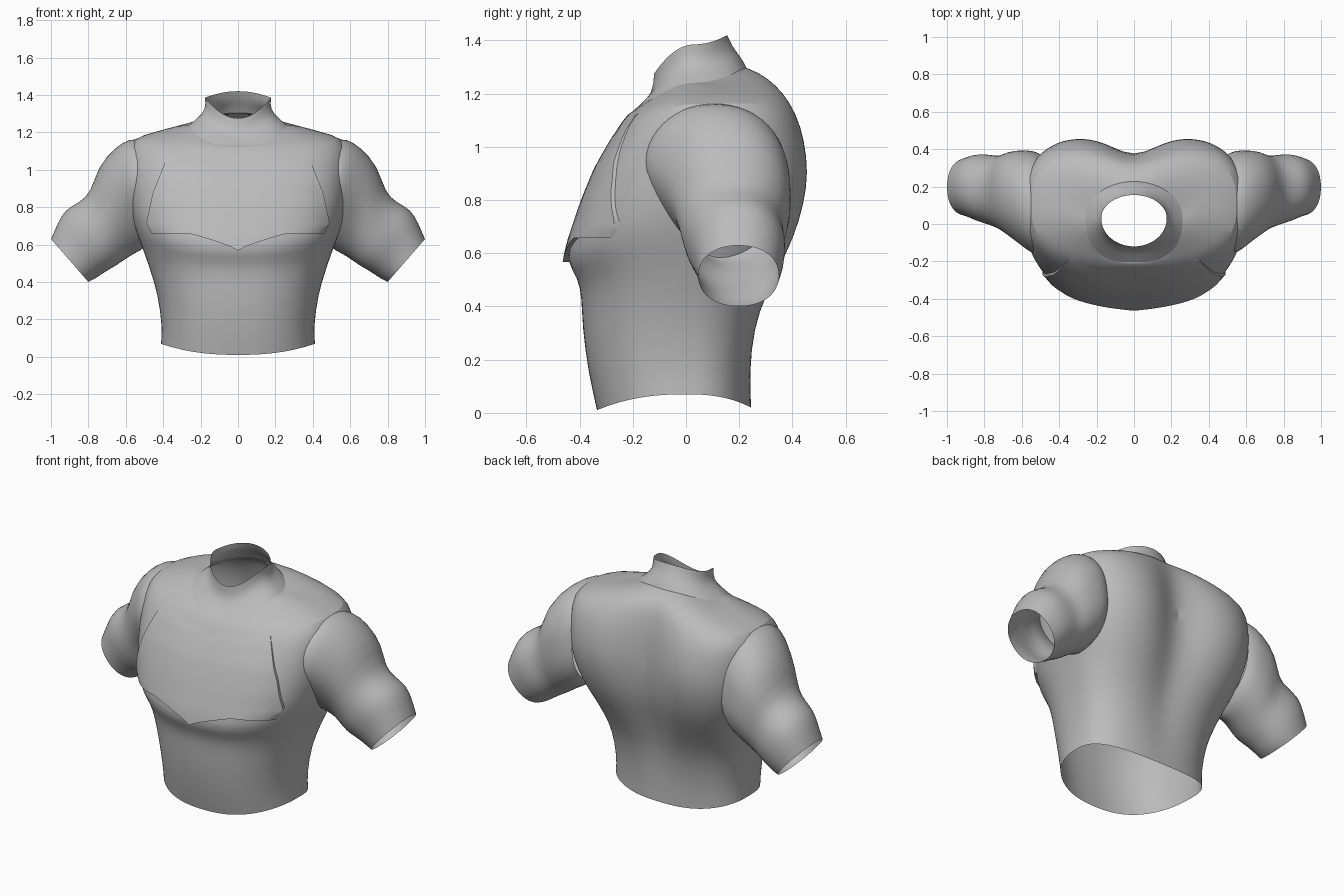
import bpy, math
from mathutils import Vector
from mathutils.bvhtree import BVHTree

if "Cube" in bpy.data.objects:
    bpy.data.objects.remove(bpy.data.objects["Cube"])

grey = bpy.data.materials.new("plain grey")
grey.diffuse_color = (0.5, 0.5, 0.5, 1)
grey.use_nodes = True
grey.node_tree.nodes["Principled BSDF"].inputs["Base Color"].default_value = grey.diffuse_color


def make(name, verts, faces, subdiv=1, angle=50):
    me = bpy.data.meshes.new(name)
    me.from_pydata(verts, [], faces)
    me.materials.append(grey)
    ob = bpy.data.objects.new(name, me)
    bpy.context.collection.objects.link(ob)
    if subdiv:
        mod = ob.modifiers.new("smooth", "SUBSURF")
        mod.levels = mod.render_levels = subdiv
    bpy.ops.object.select_all(action='DESELECT')
    ob.select_set(True)
    bpy.context.view_layer.objects.active = ob
    bpy.ops.object.shade_smooth_by_angle(angle=math.radians(angle))
    return ob


def loft(rings):
    n = len(rings[0])
    verts = [p for r in rings for p in r]
    faces = [(i * n + j, i * n + (j + 1) % n, (i + 1) * n + (j + 1) % n, (i + 1) * n + j)
             for i in range(len(rings) - 1) for j in range(n)]
    return verts, faces


def power(v, e):
    return math.copysign(abs(v) ** e, v)


def body_ring(hw, ym, yf, yb, zf, zs, zb, groove=0, ef=1.0, eb=1.0, n=64):
    """Closed section with separate front, side and back heights and a spine groove."""
    pts = []
    for j in range(n):
        a = 2 * math.pi * j / n
        c, s = math.cos(a), math.sin(a)
        if s < 0:
            x = hw * power(c, ef)
            y = ym + (yf - ym) * abs(s) ** ef
            z = zs + (zf - zs) * s * s
        else:
            x = hw * power(c, eb)
            y = ym + (yb - ym) * s ** eb - groove * math.exp(-abs(x / 0.18) ** 1.4)
            z = zs + (zb - zs) * s * s
        pts.append((x, y, z))
    return pts


# torso: half width, widest y, front y, back y, front/side/back z, groove, front/back squareness
TORSO = [
    (.412, 0, -.335, .245, .01, .07, .02, 0, .85, .8),
    (.405, 0, -.367, .25, .15, .16, .15, .012, .85, .8),
    (.428, 0, -.39, .28, .32, .33, .32, .035, .85, .8),
    (.465, .02, -.392, .335, .43, .45, .44, .06, .85, .8),
    (.502, .03, -.405, .387, .505, .56, .54, .085, .83, .75),
    (.53, .04, -.452, .43, .57, .63, .63, .10, .82, .72),
    (.562, .05, -.433, .465, .65, .72, .72, .115, .76, .7),
    (.585, .08, -.383, .495, .80, .84, .85, .135, .72, .68),
    (.59, .08, -.337, .495, .92, .96, .96, .14, .72, .68),
    (.59, .10, -.277, .465, 1.04, 1.09, 1.08, .115, .75, .68),
    (.57, .10, -.237, .42, 1.10, 1.17, 1.17, .085, .82, .72),
    (.43, .10, -.215, .37, 1.125, 1.205, 1.235, .05, .88, .8),
    (.33, .08, -.205, .30, 1.13, 1.235, 1.28, .025, .95, .85),
    (.25, .03, -.185, .205, 1.13, 1.242, 1.305, 0, 1, 1),
]
tv, tf = loft([body_ring(*r) for r in TORSO])


def in_armhole(f):
    x, y, z = (sum(tv[i][k] for i in f) / 4 for k in range(3))
    return abs(x) > .5 and ((y - .12) / .18) ** 2 + ((z - .9) / .18) ** 2 < 1


make("torso", tv, [f for f in tf if not in_armhole(f)])

# collar: flared base rising to a tilted open neck
COLLAR = [
    (.28, .03, -.22, .228, 1.115, 1.225, 1.297),
    (.22, .03, -.17, .208, 1.16, 1.272, 1.335),
    (.172, .03, -.125, .175, 1.20, 1.32, 1.375),
    (.176, .03, -.12, .155, 1.275, 1.385, 1.42),
]
make("collar", *loft([body_ring(*r) for r in COLLAR]))

# chest panel: raised sheet following the torso front, pointed lower edge
bvh = BVHTree.FromPolygons([Vector(v) for v in tv], tf)
EDGE = [(0, .46), (.12, .49), (.45, .455), (.8, .385), (1, .33)]


def half_width(v):
    for (a, wa), (b, wb) in zip(EDGE, EDGE[1:]):
        if v <= b:
            return wa + (wb - wa) * (v - a) / (b - a)
    return EDGE[-1][1]


NU, NV = 28, 18
verts, faces = [], []
for i in range(-1, NV + 1):
    v = min(max(i, 0) / (NV - 1), 1)
    for j in range(-1, NU + 2):
        u = max(-1, min(1, j / NU * 2 - 1))
        low = .568 + .09 * min(1, abs(u) / .55) ** .8
        high = 1.09 + .06 * abs(u)
        x, z = u * half_width(v), low + (high - low) * v
        hit = bvh.ray_cast(Vector((x, -2, z)), Vector((0, 1, 0)))[0]
        y = hit.y if hit else -.15
        rim = i in (-1, NV) or j in (-1, NU + 1)
        lift = .013 - .022 * v ** 4
        verts.append((x, y + (.012 if rim else -lift), z))
W = NU + 3
for i in range(NV + 1):
    for j in range(W - 1):
        a = i * W + j
        faces.append((a, a + 1, a + W + 1, a + W))
make("chest_panel", verts, faces, 0, 40)

# sleeves: upper x, z / lower x, z / front y, back y of each section, underside taper
SLEEVE = [
    (.525, 1.16, .48, .61, -.165, .37, .7),
    (.575, 1.17, .505, .575, -.17, .39, .7),
    (.655, 1.125, .545, .555, -.115, .395, .55),
    (.75, 1.02, .59, .53, -.055, .39, .35),
    (.785, .88, .645, .49, -.025, .36, .15),
    (.85, .825, .69, .465, -.005, .372, 0),
    (.925, .79, .73, .44, .015, .375, 0),
    (.965, .715, .765, .415, .035, .365, 0),
    (1.0, .63, .80, .40, .045, .35, 0),
]
for side, name in ((1, "right_sleeve"), (-1, "left_sleeve")):
    rings = []
    for ux, uz, lx, lz, yf, yb, taper in SLEEVE:
        ring = []
        for j in range(28):
            a = 2 * math.pi * j / 28 * side
            k = .5 + .5 * power(math.cos(a), .92)
            half = (yb - yf) / 2 * power(math.sin(a), .92)
            if half < 0:
                half *= 1 - taper * max(0, .6 - k)
            y = (yf + yb) / 2 + half + taper * .1 * max(0, .5 - k)
            ring.append((side * (lx + (ux - lx) * k), y, lz + (uz - lz) * k))
        rings.append(ring)
    sv, sf = loft(rings)
    make(name, sv, [f[::-1] for f in sf])
